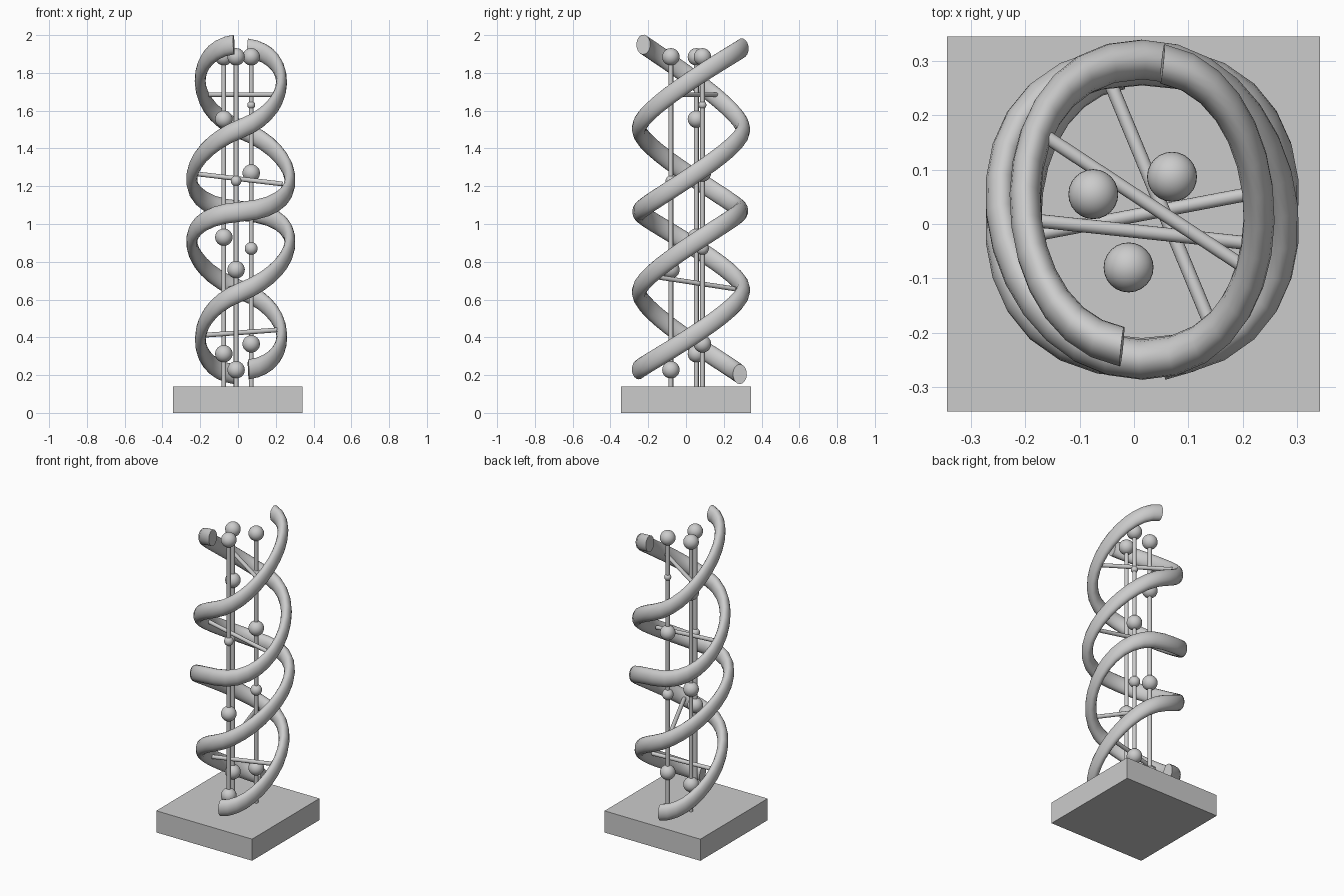
import bpy, math
from mathutils import Vector

if "Cube" in bpy.data.objects:
    bpy.data.objects.remove(bpy.data.objects["Cube"])

SCALE = Vector((0.78, 1.0, 1.42))  # the strands have a stretched round section
CX = 0.015                         # helix axis


def smooth(ob):
    bpy.ops.object.select_all(action='DESELECT')
    ob.select_set(True)
    bpy.context.view_layer.objects.active = ob
    bpy.ops.object.shade_smooth_by_angle(angle=math.radians(40))


def rod(name, a, b, r):
    a, b = Vector(a), Vector(b)
    d = b - a
    bpy.ops.mesh.primitive_cylinder_add(vertices=16, radius=r, depth=d.length,
                                        location=(a + b) / 2,
                                        rotation=d.to_track_quat('Z', 'Y').to_euler())
    ob = bpy.context.object
    ob.name = name
    smooth(ob)


def bead(name, loc, r):
    bpy.ops.mesh.primitive_uv_sphere_add(segments=24, ring_count=16, radius=r, location=loc)
    ob = bpy.context.object
    ob.name = name
    smooth(ob)


def unscale(v):
    return Vector(a / s for a, s in zip(v, SCALE))


def strand(name, points, handles):
    """Bezier through the front and back turning points of one strand."""
    cu = bpy.data.curves.new(name, 'CURVE')
    cu.dimensions = '3D'
    cu.resolution_u = 14
    cu.bevel_depth = 0.037
    cu.bevel_resolution = 6
    cu.use_fill_caps = True
    sp = cu.splines.new('BEZIER')
    sp.bezier_points.add(len(points) - 1)
    for bp, p, h in zip(sp.bezier_points, points, handles):
        p, h = Vector(p), Vector(h)
        bp.handle_left_type = bp.handle_right_type = 'FREE'
        bp.co = unscale(p)
        bp.handle_left = unscale(p - h)
        bp.handle_right = unscale(p + h)
    ob = bpy.data.objects.new(name, cu)
    bpy.context.collection.objects.link(ob)
    ob.scale = SCALE
    bpy.ops.object.select_all(action='DESELECT')
    ob.select_set(True)
    bpy.context.view_layer.objects.active = ob
    bpy.ops.object.convert(target='MESH')
    bpy.ops.object.transform_apply(location=False, rotation=False, scale=True)
    smooth(bpy.context.object)


# square base
bpy.ops.mesh.primitive_cube_add(size=1, location=(-0.001, 0, 0.07))
base = bpy.context.object
base.name = "base"
base.scale = (0.687, 0.69, 0.14)

# double helix
strand("strand_a",
       [(0.055, -0.25, 0.23), (CX, 0.303, 0.65), (CX, -0.247, 1.065),
        (CX, 0.303, 1.5), (-0.022, -0.226, 1.95)],
       [(0.235, 0.03, 0.03), (-0.29, 0, 0.11), (0.40, 0, 0.03),
        (-0.29, 0, 0.11), (0.235, -0.04, 0.03)])
strand("strand_b",
       [(-0.02, 0.285, 0.205), (CX, -0.25, 0.64), (CX, 0.292, 1.07),
        (CX, -0.25, 1.505), (0.052, 0.295, 1.93)],
       [(-0.235, -0.03, 0.03), (0.29, 0, 0.11), (-0.40, 0, 0.03),
        (0.29, 0, 0.11), (-0.235, 0.04, 0.03)])

# upright rods with beads
R = 0.046
uprights = [
    (-0.075, 0.055, [(0.313, R), (0.93, R), (1.555, R), (1.885, R)]),
    (0.07, 0.087, [(0.365, R), (0.87, 0.034), (1.27, R), (1.63, 0.021), (1.885, R)]),
    (-0.01, -0.08, [(0.228, R), (0.758, R), (1.228, 0.028), (1.885, R)]),
]
for i, (x, y, beads) in enumerate(uprights):
    rod(f"upright_{i}", (x, y, 0.13), (x, y, 1.885), 0.0125)
    for j, (z, r) in enumerate(beads):
        bead(f"bead_{i}_{j}", (x, y, z), r)

# rungs joining the strands
rungs = [
    ((-0.195, -0.022, 0.41), (0.22, 0.057, 0.44)),
    ((0.143, -0.19, 0.725), (-0.047, 0.268, 0.655)),
    ((-0.215, 0.01, 1.265), (0.235, -0.038, 1.212)),
    ((-0.165, 0.163, 1.685), (0.2, -0.077, 1.685)),
]
for i, (a, b) in enumerate(rungs):
    rod(f"rung_{i}", a, b, 0.0125)
